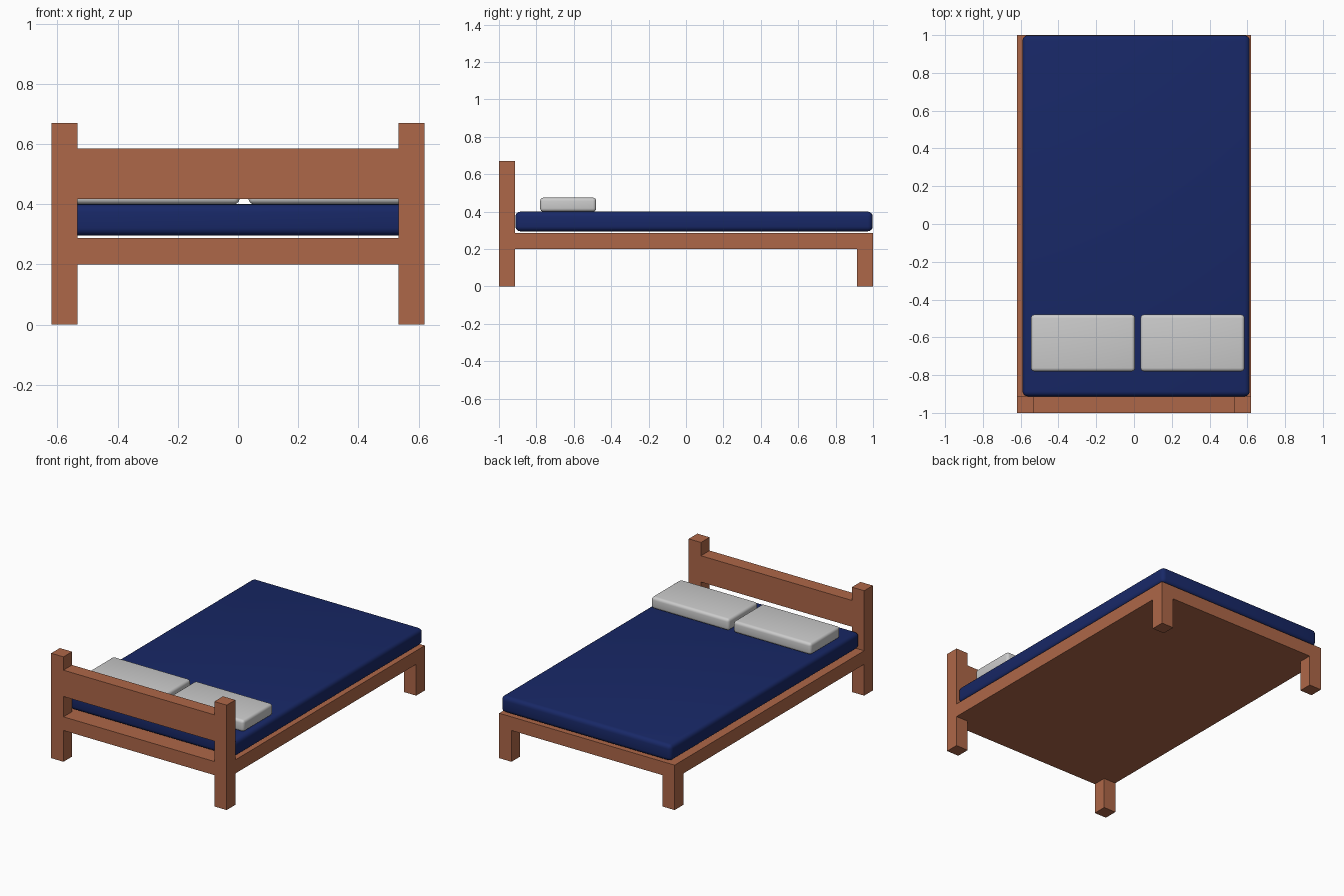
import bpy, bmesh, math
from mathutils import Vector

if "Cube" in bpy.data.objects:
    bpy.data.objects.remove(bpy.data.objects["Cube"])


def material(name, rgb):
    mat = bpy.data.materials.new(name)
    mat.diffuse_color = (*rgb, 1.0)
    mat.use_nodes = True
    mat.node_tree.nodes["Principled BSDF"].inputs["Base Color"].default_value = mat.diffuse_color
    return mat


WOOD = material("wood", (0.42, 0.135, 0.065))
BLUE = material("blue_fabric", (0.009, 0.021, 0.135))


def box(name, lo, hi, mat=None, radius=0.0):
    """Box between two corners, optionally with soft rounded edges."""
    lo, hi = Vector(lo), Vector(hi)
    centre, size = (lo + hi) / 2, hi - lo
    mesh = bpy.data.meshes.new(name)
    bm = bmesh.new()
    bmesh.ops.create_cube(bm, size=1.0)
    bmesh.ops.scale(bm, vec=size, verts=bm.verts)
    bm.to_mesh(mesh)
    bm.free()
    obj = bpy.data.objects.new(name, mesh)
    obj.location = centre
    bpy.context.collection.objects.link(obj)
    if mat:
        mesh.materials.append(mat)
    if radius:
        bevel = obj.modifiers.new("soft_edges", 'BEVEL')
        bevel.width = radius
        bevel.segments = 4
        bpy.ops.object.select_all(action='DESELECT')
        obj.select_set(True)
        bpy.context.view_layer.objects.active = obj
        bpy.ops.object.modifier_apply(modifier=bevel.name)
        bpy.ops.object.shade_smooth_by_angle(angle=math.radians(40))
    return obj


W, L = 0.62, 1.0           # half width and half length
P = 0.087                  # post thickness
BASE, TOP = 0.20, 0.287    # underside and top of the bed base

# Bed base slab
box("bed_base", (-W, -L, BASE), (W, L, TOP), WOOD)

# Legs and headboard posts
for side, x in (("left", -W), ("right", W - P)):
    box(f"{side}_head_leg", (x, -L, 0), (x + P, -L + P, BASE), WOOD)
    box(f"{side}_foot_leg", (x, L - P, 0), (x + P, L, BASE), WOOD)
    box(f"{side}_head_post", (x, -L, TOP), (x + P, -L + P, 0.67), WOOD)

# Headboard panel between the posts
box("headboard", (-W + P, -L, 0.417), (W - P, -L + P, 0.585), WOOD)

# Mattress, sitting slightly off centre
box("mattress", (-0.59, -0.912, 0.295), (0.612, 0.998, 0.40), BLUE, 0.026)

# Pair of pillows
for side, x in (("left", -0.545), ("right", 0.035)):
    box(f"{side}_pillow", (x, -0.78, 0.40), (x + 0.55, -0.48, 0.475), None, 0.018)
